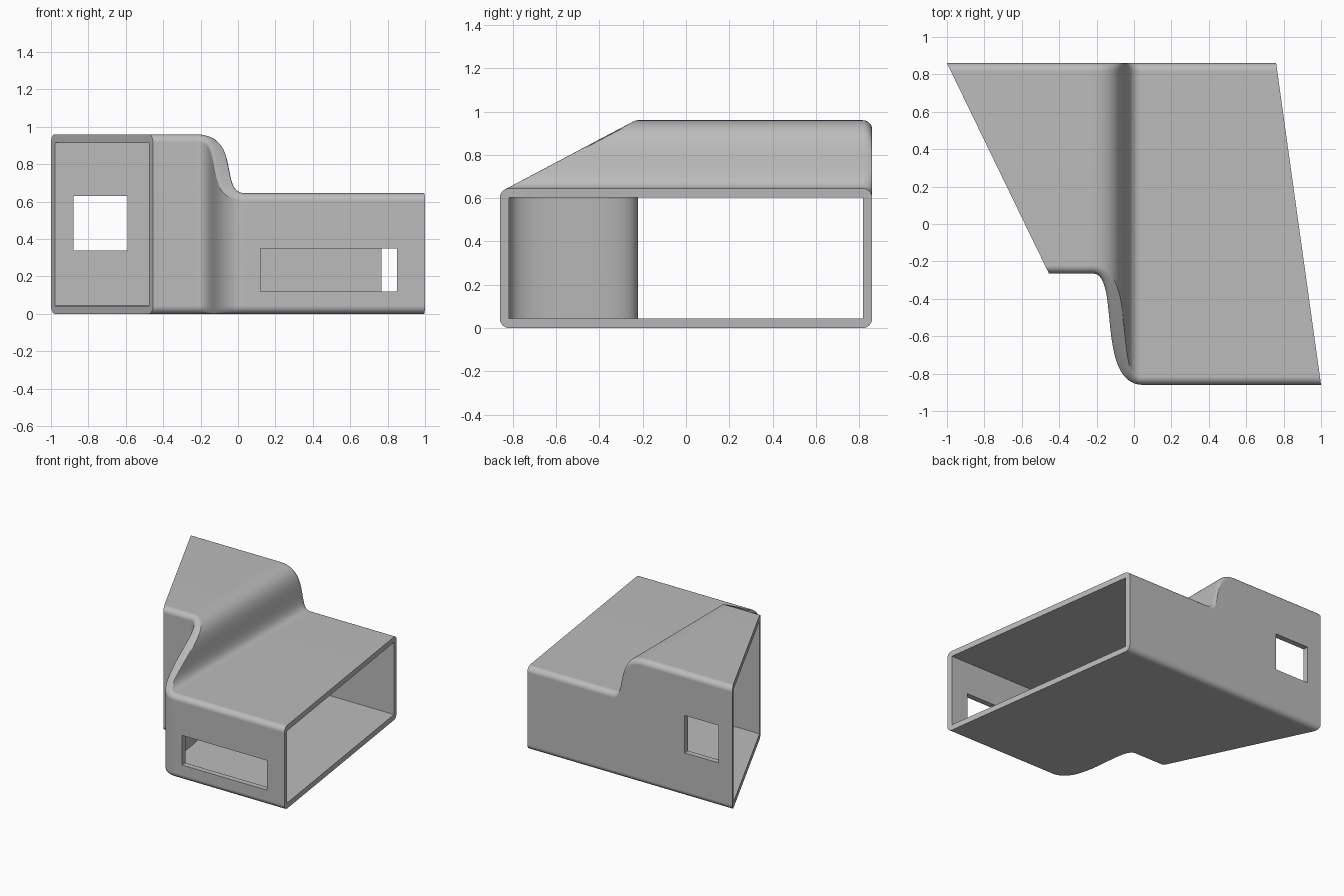
import bpy, bmesh

if "Cube" in bpy.data.objects:
    bpy.data.objects.remove(bpy.data.objects["Cube"], do_unlink=True)

WALL = 0.043
BACK = 0.86
STEP_START, STEP_END, STATIONS = -0.23, 0.05, 44
ARC = 6

grey = bpy.data.materials.new("plain grey")
grey.use_nodes = True
grey.diffuse_color = (0.5, 0.5, 0.5, 1)
grey.node_tree.nodes["Principled BSDF"].inputs["Base Color"].default_value = (0.5, 0.5, 0.5, 1)


def lerp(a, b, t):
    return a + (b - a) * t


def cubic(a, b, c, d, t):
    s = 1 - t
    return a * s**3 + 3 * b * s * s * t + 3 * c * s * t * t + d * t**3


def s_step(x, handles):
    """Smooth S curve: 1 on the tall left side, 0 on the wide right side."""
    if x <= handles[0]:
        return 1.0
    if x >= handles[3]:
        return 0.0
    lo, hi = 0.0, 1.0
    for _ in range(40):
        mid = (lo + hi) / 2
        if cubic(*handles, mid) < x:
            lo = mid
        else:
            hi = mid
    return cubic(1, 1, 0, 0, lo)


def corner(start, q1, q2, end):
    """Rounded corner from start to end; q1 and q2 differ on the diagonal ridge."""
    h1 = [lerp(a, b, 0.55) for a, b in zip(start, q1)]
    h2 = [lerp(a, b, 0.55) for a, b in zip(end, q2)]
    return [tuple(cubic(start[k], h1[k], h2[k], end[k], i / ARC) for k in (0, 1))
            for i in range(ARC + 1)]


def section(u, v, inset, r):
    """Cross-section (y, z): u drives the front wall, v drives the roof."""
    def front(t):
        return lerp(-0.86, -0.265, t) + inset

    def roof(t):
        return lerp(0.645, 0.96, t) - inset
    yf, yb, zb, zt = front(u), BACK - inset, inset, roof(v)
    q1, q2 = (yf, roof(u)), (front(v), zt)
    pts = corner((yb - r, zb), (yb, zb), (yb, zb), (yb, zb + r))[::-1]
    pts += corner((yf + r, zb), (yf, zb), (yf, zb), (yf, zb + r))
    pts += corner((yf, q1[1] - r), q1, q2, (q2[0] + r, zt))
    pts += corner((yb - r, zt), (yb, zt), (yb, zt), (yb, zt - r))
    return pts


def left_cut(y):
    return lerp(-0.455, -1.0, (y + 0.265) / 1.125)


def right_cut(y):
    return lerp(1.0, 0.76, (y + 0.86) / 1.72)


def skin(bm, front_handles, roof_handles, inset, r):
    """Loft one skin of the duct and return its two end rings."""
    rings = [[bm.verts.new((left_cut(y), y, z)) for y, z in section(1, 1, inset, r)]]
    for i in range(STATIONS + 1):
        x = lerp(STEP_START, STEP_END, i / STATIONS)
        pts = section(s_step(x, front_handles), s_step(x, roof_handles), inset, r)
        rings.append([bm.verts.new((x, y, z)) for y, z in pts])
    rings.append([bm.verts.new((right_cut(y), y, z)) for y, z in section(0, 0, inset, r)])
    for a, b in zip(rings, rings[1:]):
        bridge(bm, a, b)
    return rings[0], rings[-1]


def bridge(bm, a, b):
    n = len(a)
    for i in range(n):
        j = (i + 1) % n
        bm.faces.new((a[i], a[j], b[j], b[i]))


# Duct shell: outer skin, inner skin and the two slanted rims
bm = bmesh.new()
outer = skin(bm, (-0.22, -0.07, -0.21, 0.05), (-0.23, 0.03, -0.11, 0.04), 0, WALL)
inner_handles = (-0.225, -0.02, -0.16, 0.045)
inner = skin(bm, inner_handles, inner_handles, WALL, 0.003)
for a, b in zip(outer, inner):
    bridge(bm, a, b)
bmesh.ops.recalc_face_normals(bm, faces=bm.faces)
mesh = bpy.data.meshes.new("duct_shell")
bm.to_mesh(mesh)
bm.free()
duct = bpy.data.objects.new("duct_shell", mesh)
bpy.context.collection.objects.link(duct)
mesh.materials.append(grey)
bpy.ops.object.select_all(action="DESELECT")
duct.select_set(True)
bpy.context.view_layer.objects.active = duct


def cut_window(name, x0, x1, z0, z1, y):
    """Cut a rectangular opening through the wall at y."""
    b = bmesh.new()
    bmesh.ops.create_cube(b, size=1)
    for v in b.verts:
        v.co = (lerp(x0, x1, v.co.x + 0.5), y + v.co.y * 0.2, lerp(z0, z1, v.co.z + 0.5))
    m = bpy.data.meshes.new(name)
    b.to_mesh(m)
    b.free()
    m.materials.append(grey)
    cutter = bpy.data.objects.new(name, m)
    cutter.hide_render = True
    bpy.context.collection.objects.link(cutter)
    mod = duct.modifiers.new(name, "BOOLEAN")
    mod.operation = "DIFFERENCE"
    mod.solver = "EXACT"
    mod.object = cutter
    bpy.ops.object.modifier_apply(modifier=mod.name)
    bpy.data.objects.remove(cutter, do_unlink=True)


# Slot in the front wall and square opening in the back wall
cut_window("front_slot", 0.12, 0.85, 0.12, 0.35, -BACK)
cut_window("back_window", -0.88, -0.59, 0.34, 0.63, BACK)

# Smooth bends with crisp rims
bpy.ops.object.shade_smooth_by_angle(angle=0.6)
weighted = duct.modifiers.new("weighted_normals", "WEIGHTED_NORMAL")
weighted.keep_sharp = True
